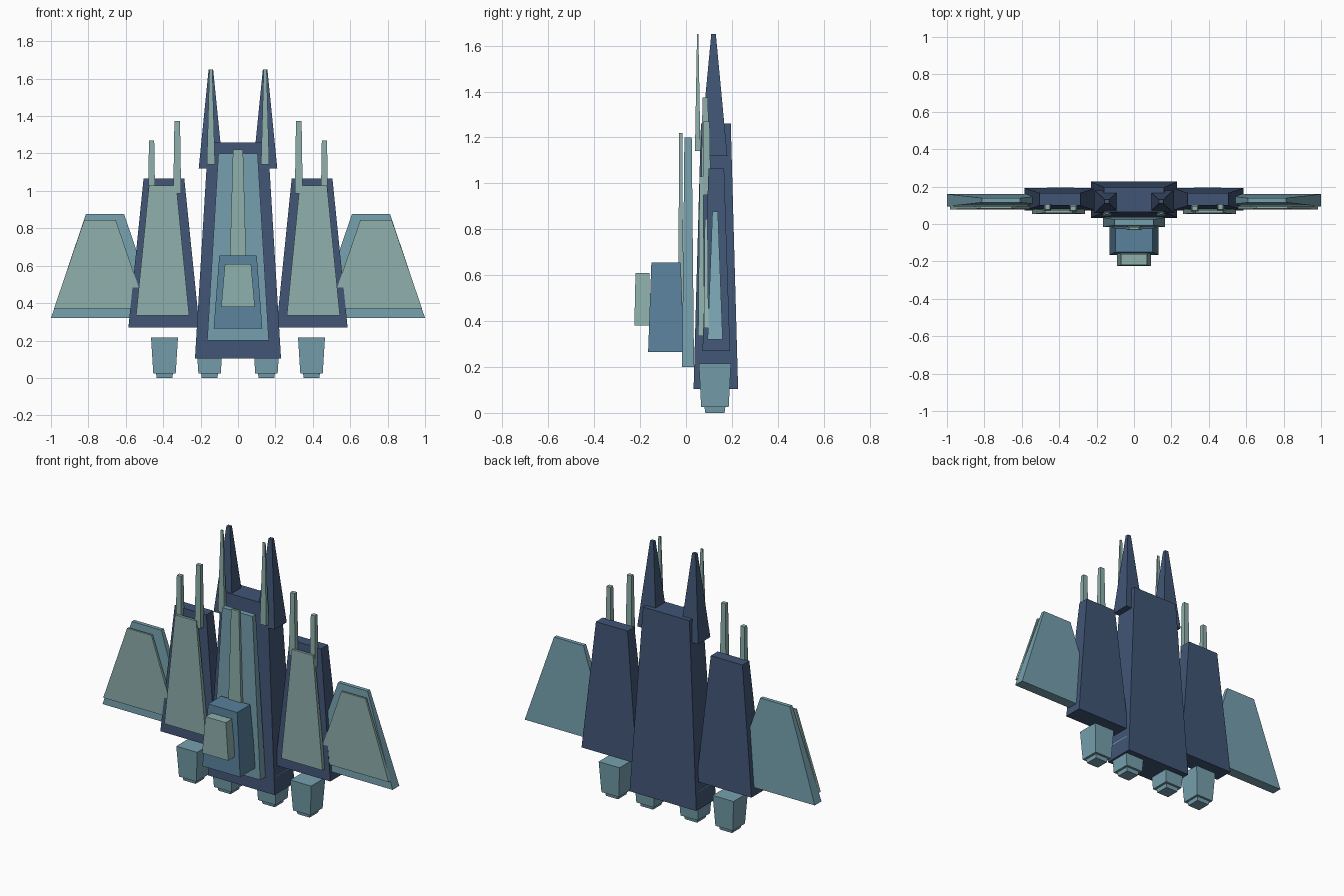
import bpy, bmesh


def material(name, rgb):
    m = bpy.data.materials.new(name)
    m.diffuse_color = (*rgb, 1)
    return m


NAVY = material("navy", (0.053, 0.091, 0.18))
BLUE = material("blue", (0.10, 0.22, 0.33))
TEAL = material("teal", (0.18, 0.35, 0.42))
SAGE = material("sage", (0.27, 0.43, 0.41))


def block(name, mat, x, y, z0, z1, bottom, top):
    """Tapered box: centre x, y; bottom and top are (half width, half depth)."""
    bm = bmesh.new()
    bmesh.ops.create_cube(bm, size=2)
    for v in bm.verts:
        hx, hy = top if v.co.z > 0 else bottom
        v.co = (x + v.co.x * hx, y + v.co.y * hy, z1 if v.co.z > 0 else z0)
    me = bpy.data.meshes.new(name)
    bm.to_mesh(me)
    bm.free()
    me.materials.append(mat)
    bpy.context.collection.objects.link(bpy.data.objects.new(name, me))


def pair(name, mat, x, *rest):
    block("left_" + name, mat, -x, *rest)
    block("right_" + name, mat, x, *rest)


# Central body and the layers stacked on its front
block("main_hull", NAVY, 0, 0.13, 0.105, 1.26, (0.23, 0.097), (0.16, 0.065))
block("front_plate", TEAL, 0, 0.009, 0.20, 1.20, (0.165, 0.026), (0.105, 0.016))
block("spine_strip", SAGE, 0, -0.023, 0.40, 1.22, (0.05, 0.011), (0.027, 0.007))
block("cockpit", BLUE, 0, -0.087, 0.265, 0.655, (0.13, 0.078), (0.10, 0.064))
block("cockpit_window", SAGE, 0, -0.19, 0.38, 0.61, (0.09, 0.035), (0.07, 0.03))

# Nose prongs with antennas
pair("prong", NAVY, 0.145, 0.12, 1.12, 1.65, (0.065, 0.06), (0.012, 0.01))
pair("antenna", SAGE, 0.145, 0.051, 1.14, 1.65, (0.022, 0.012), (0.008, 0.003))

# Side hulls with armour and gun barrels
pair("side_hull", NAVY, 0.396, 0.132, 0.27, 1.065, (0.19, 0.06), (0.109, 0.034))
pair("side_plate", SAGE, 0.403, 0.067, 0.335, 1.03, (0.142, 0.014), (0.073, 0.008))
pair("long_barrel", SAGE, 0.325, 0.084, 0.985, 1.375, (0.021, 0.018), (0.015, 0.012))
pair("short_barrel", SAGE, 0.462, 0.09, 0.95, 1.27, (0.019, 0.018), (0.014, 0.013))

# Wings
pair("wing", TEAL, 0.711, 0.127, 0.32, 0.877, (0.289, 0.033), (0.102, 0.012))
pair("wing_plate", SAGE, 0.738, 0.088, 0.37, 0.845, (0.246, 0.01), (0.084, 0.006))

# Engines and nozzles
for label, x in (("inner", 0.152), ("outer", 0.393)):
    pair(label + "_engine", TEAL, x, 0.126, 0.025, 0.215, (0.06, 0.06), (0.072, 0.07))
    pair(label + "_nozzle", TEAL, x, 0.126, 0, 0.03, (0.042, 0.042), (0.046, 0.046))
